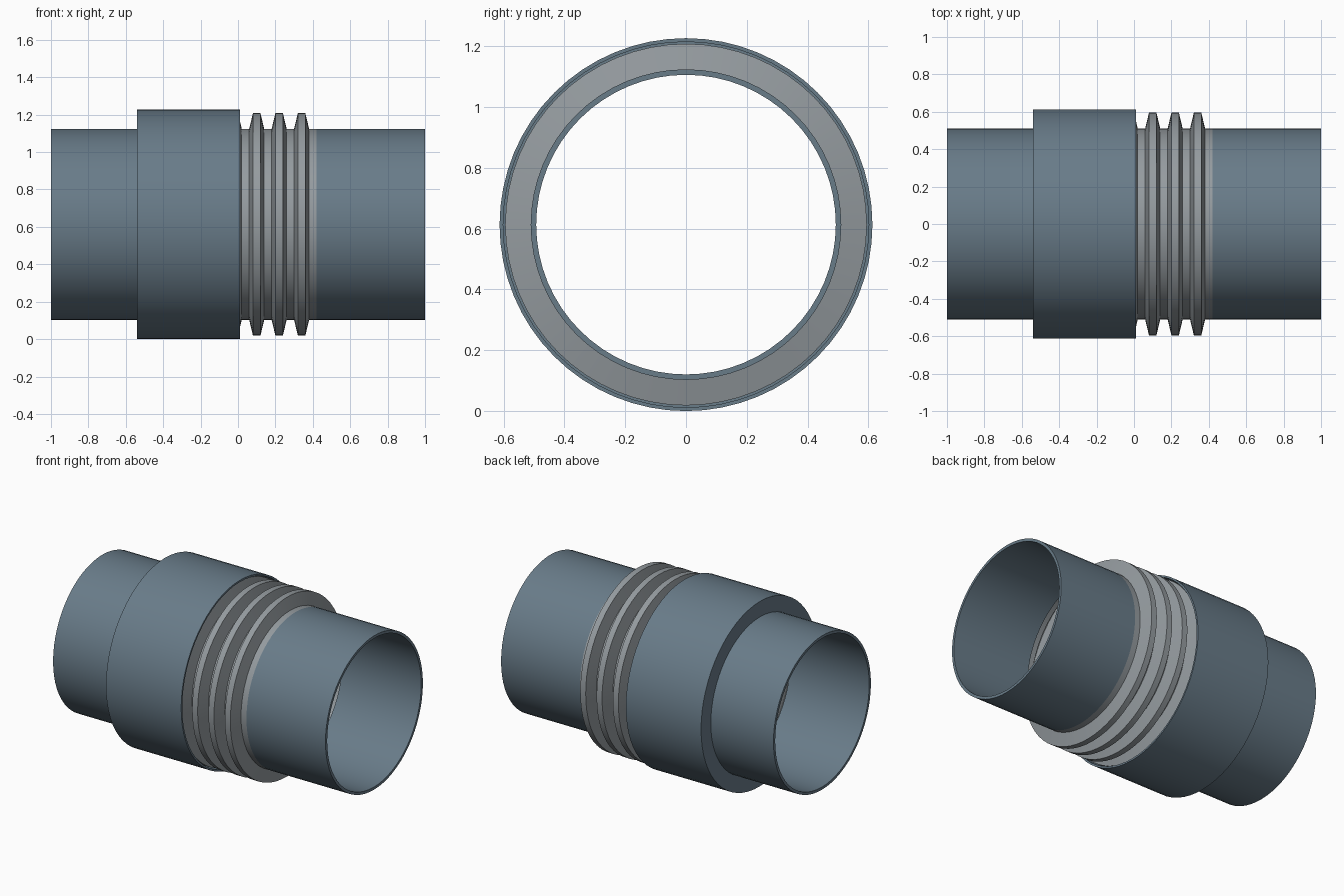
import bpy, bmesh, math

if "Cube" in bpy.data.objects:
    bpy.data.objects.remove(bpy.data.objects["Cube"])

AXIS_Z = 0.6135
SEGMENTS = 64


def material(name, color):
    mat = bpy.data.materials.new(name)
    mat.diffuse_color = color
    mat.use_nodes = True
    mat.node_tree.nodes["Principled BSDF"].inputs["Base Color"].default_value = mat.diffuse_color
    return mat


def lathe(name, profile, mat):
    """Spin a closed (x, radius) outline around the horizontal pipe axis."""
    bm = bmesh.new()
    rings = []
    for i in range(SEGMENTS):
        a = 2 * math.pi * i / SEGMENTS
        rings.append([bm.verts.new((x, r * math.sin(a), r * math.cos(a))) for x, r in profile])
    n = len(profile)
    for i in range(SEGMENTS):
        a, b = rings[i], rings[(i + 1) % SEGMENTS]
        for j in range(n):
            k = (j + 1) % n
            bm.faces.new((a[j], a[k], b[k], b[j]))
    bmesh.ops.recalc_face_normals(bm, faces=bm.faces)
    mesh = bpy.data.meshes.new(name)
    bm.to_mesh(mesh)
    bm.free()
    obj = bpy.data.objects.new(name, mesh)
    obj.location.z = AXIS_Z
    bpy.context.collection.objects.link(obj)
    mesh.materials.append(mat)
    bpy.ops.object.select_all(action='DESELECT')
    obj.select_set(True)
    bpy.context.view_layer.objects.active = obj
    bpy.ops.object.shade_smooth_by_angle(angle=math.radians(25))
    return obj


steel = material("blue_steel", (0.14, 0.20, 0.25, 1))
grey = material("bellows_grey", (0.30, 0.33, 0.35, 1))

PIPE_R, BORE_R = 0.511, 0.493
CREST_R, SLEEVE_R = 0.595, 0.6135

# Pipe stubs at both ends
for name, x0, x1 in (("left_pipe", -1.0, -0.42), ("right_pipe", 0.42, 1.0)):
    lathe(name, [(x0, BORE_R), (x1, BORE_R), (x1, PIPE_R), (x0, PIPE_R)], steel)

# Corrugated bellows, seven crests, partly hidden under the sleeve
PITCH, COUNT, START, WALL = 0.12, 7, -0.42, 0.008
outer = []
for i in range(COUNT):
    x = START + i * PITCH
    outer += [(x, PIPE_R), (x + 0.02, CREST_R), (x + 0.06, CREST_R), (x + 0.08, PIPE_R)]
outer.append((START + COUNT * PITCH, PIPE_R))
inner = [(x, r - WALL) for x, r in reversed(outer)]
lathe("bellows", outer + inner, grey)

# Protective sleeve: end plate on the left pipe, open towards the right
IN_R = SLEEVE_R - 0.012
lathe("sleeve", [(-0.54, PIPE_R - 0.005), (-0.54, SLEEVE_R), (0.012, SLEEVE_R), (0.012, IN_R),
                 (-0.52, IN_R), (-0.52, PIPE_R - 0.005)], steel)
